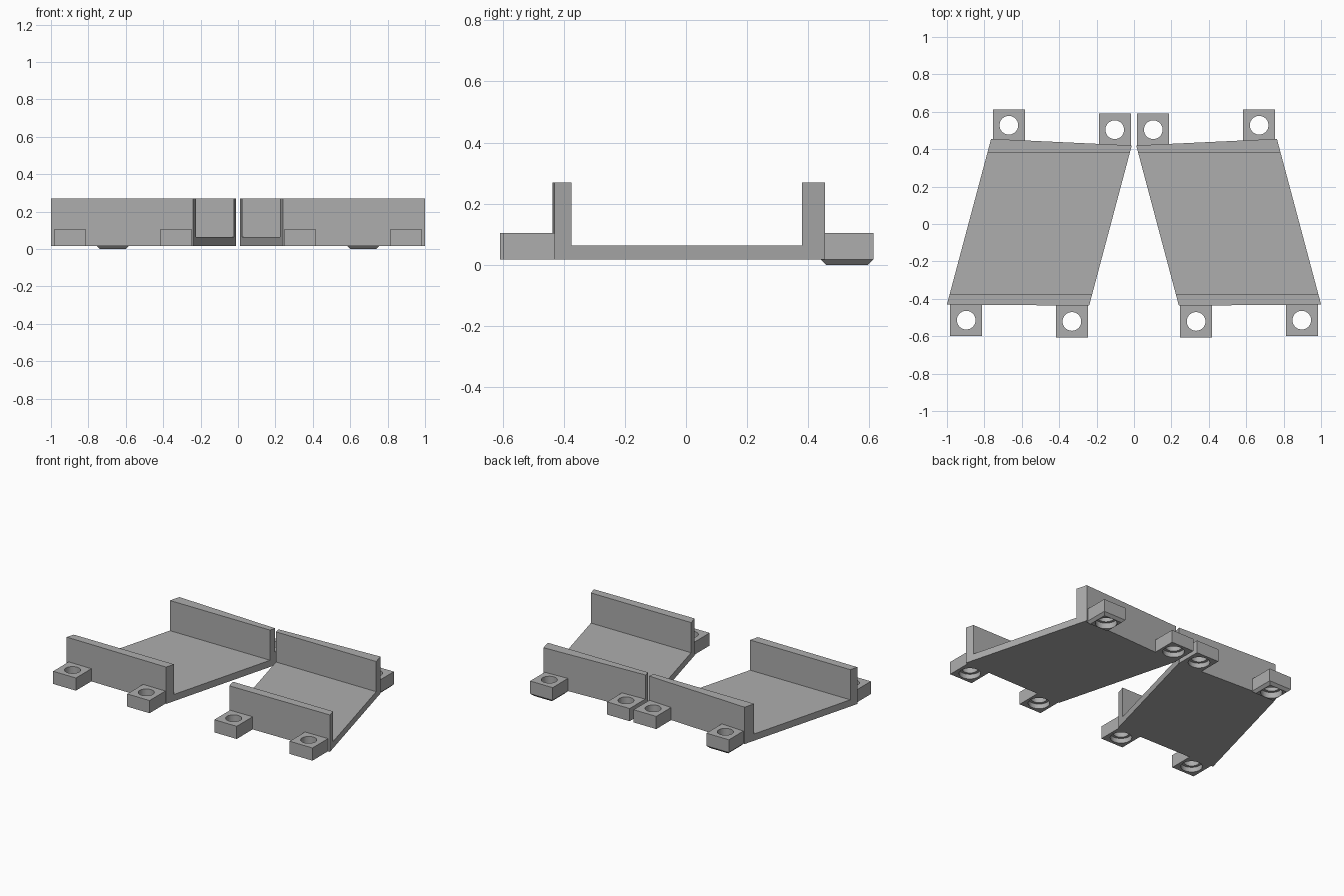
import bpy, bmesh, math

if "Cube" in bpy.data.objects:
    bpy.data.objects.remove(bpy.data.objects["Cube"])

grey = bpy.data.materials.new("plain_grey")
grey.diffuse_color = (0.42, 0.42, 0.42, 1)
grey.use_nodes = True
grey.node_tree.nodes["Principled BSDF"].inputs["Base Color"].default_value = grey.diffuse_color

Z0, ZF, ZT, ZW = 0.017, 0.063, 0.104, 0.27


def loft(name, rings):
    """Closed solid through a list of equal-length point rings."""
    bm = bmesh.new()
    rows = [[bm.verts.new(p) for p in r] for r in rings]
    n = len(rows[0])
    for a, b in zip(rows, rows[1:]):
        for i in range(n):
            j = (i + 1) % n
            bm.faces.new((a[i], a[j], b[j], b[i]))
    bm.faces.new(rows[0])
    bm.faces.new(rows[-1])
    bmesh.ops.recalc_face_normals(bm, faces=bm.faces)
    me = bpy.data.meshes.new(name)
    bm.to_mesh(me)
    bm.free()
    me.materials.append(grey)
    ob = bpy.data.objects.new(name, me)
    bpy.context.collection.objects.link(ob)
    return ob


def mirror(ob):
    ob.modifiers.new("mirror", 'MIRROR').use_axis[0] = True


# Slanted channel: U section swept between two leaning end lines
def section(front, back):
    (xf, yf), (xb, yb) = front, back
    prof = [(yf, Z0), (yb, Z0), (yb, ZW), (0.38, ZW),
            (0.38, ZF), (-0.375, ZF), (-0.375, ZW), (yf, ZW)]
    return [(xf + (xb - xf) * (y - yf) / (yb - yf), y, z) for y, z in prof]


channel = loft("slanted_channel", [
    section((0.24, -0.437), (0.012, 0.42)),
    section((1.0, -0.43), (0.764, 0.455))])
mirror(channel)


# Mounting tabs with a screw hole counterbored from below
def circle(cx, cy, r, z, n=40):
    return [(cx + r * math.cos(2 * math.pi * i / n),
             cy + r * math.sin(2 * math.pi * i / n), z) for i in range(n)]


def square(x0, x1, y0, y1, z, d=0.0):
    return [(x0 + d, y0 + d, z), (x1 - d, y0 + d, z),
            (x1 - d, y1 - d, z), (x0 + d, y1 - d, z)]


def tab(name, x0, x1, y0, y1, hx, hy, foot=False):
    rings = [square(x0, x1, y0, y1, Z0), square(x0, x1, y0, y1, ZT)]
    if foot:  # tapered foot reaching the ground
        rings.insert(0, square(x0, x1, y0, y1, 0.0, 0.017))
    ob = loft(name, rings)
    step = 0.04 if foot else 0.05
    cut = loft(name + "_cutter", [
        circle(hx, hy, 0.067, -0.05), circle(hx, hy, 0.067, step),
        circle(hx, hy, 0.05, step), circle(hx, hy, 0.05, 0.2)])
    cut.hide_render = True
    cut.hide_viewport = True
    cut.display_type = 'WIRE'
    m = ob.modifiers.new("hole", 'BOOLEAN')
    m.operation, m.solver, m.object = 'DIFFERENCE', 'EXACT', cut
    mirror(ob)


tab("back_inner_tab", 0.015, 0.187, 0.418, 0.59, 0.103, 0.504)
tab("back_outer_tab", 0.584, 0.755, 0.441, 0.613, 0.669, 0.528, True)
tab("front_inner_tab", 0.246, 0.416, -0.608, -0.43, 0.332, -0.521)
tab("front_outer_tab", 0.812, 0.985, -0.599, -0.425, 0.897, -0.514)
